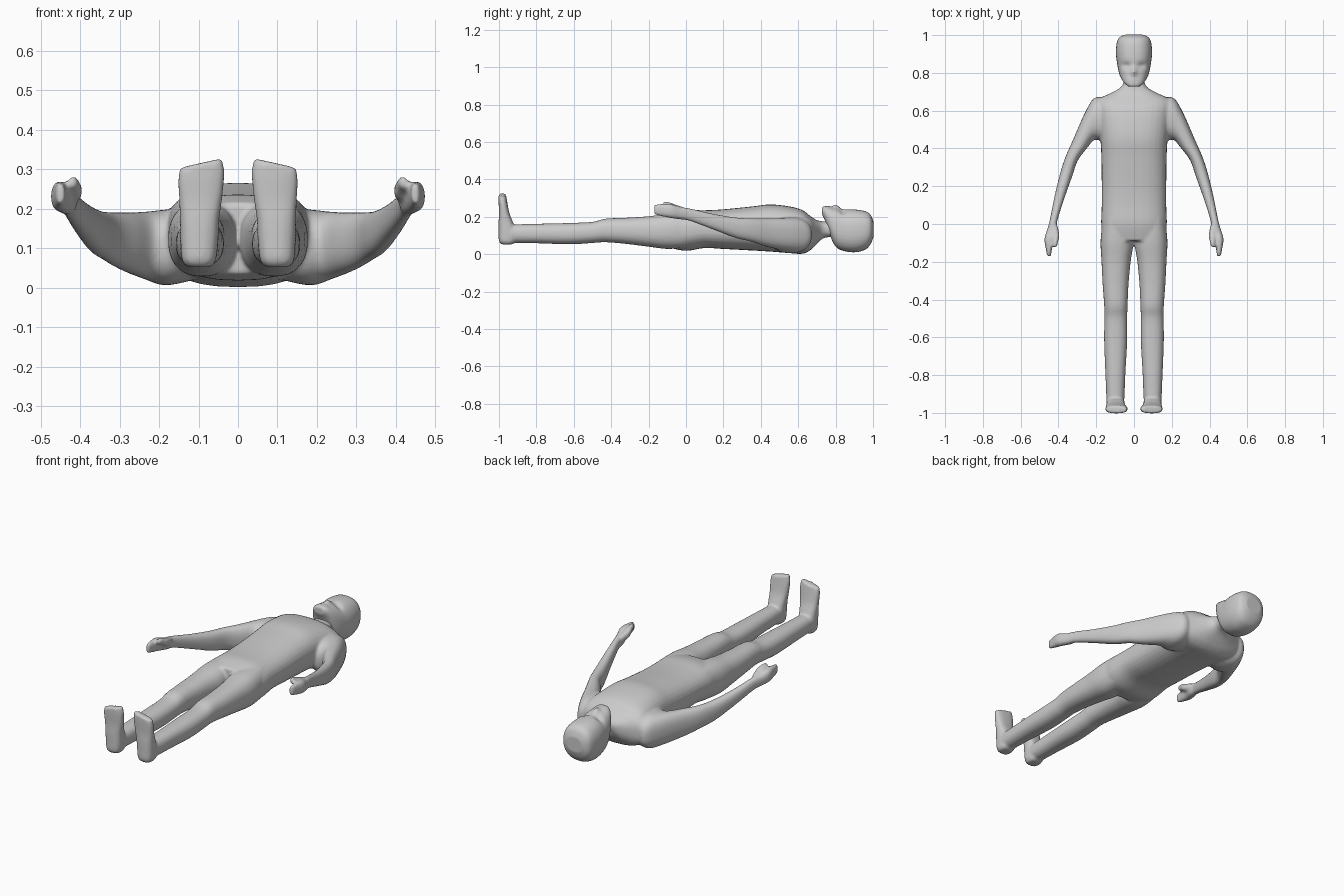
import bpy, bmesh, math
from mathutils import Vector

if "Cube" in bpy.data.objects:
    bpy.data.objects.remove(bpy.data.objects["Cube"])

SEG = 32


def across(a, b, z0, z1):
    """Upright ring between two plan points, spanning z0..z1."""
    c = Vector(((a[0] + b[0]) / 2, (a[1] + b[1]) / 2, (z0 + z1) / 2))
    u = Vector(((b[0] - a[0]) / 2, (b[1] - a[1]) / 2, 0))
    return c, u, Vector((0, 0, (z1 - z0) / 2))


def level(x0, x1, y0, y1, z, tilt=0):
    """Roughly horizontal ring at height z."""
    c = Vector(((x0 + x1) / 2, (y0 + y1) / 2, z))
    return c, Vector(((x1 - x0) / 2, 0, -tilt)), Vector((0, (y1 - y0) / 2, 0))


def catmull(p0, p1, p2, p3, t):
    return 0.5 * (2 * p1 + (p2 - p0) * t + (2 * p0 - 5 * p1 + 4 * p2 - p3) * t * t
                  + (3 * p1 - p0 - 3 * p2 + p3) * t ** 3)


def loft(bm, rings, mirror=False, power=0.85, steps=5):
    """Smooth capped skin through a list of rings, optionally mirrored in x."""
    n = len(rings)
    fine = []
    for i in range(n - 1):
        near = [rings[max(0, min(n - 1, i + k))] for k in (-1, 0, 1, 2)]
        for s in range(steps):
            fine.append([catmull(*[r[j] for r in near], s / steps) for j in range(3)])
    fine.append(rings[-1])
    for side in ((1, -1) if mirror else (1,)):
        loops = []
        for c, u, v in fine:
            loop = []
            for k in range(SEG):
                a = math.tau * k / SEG
                ca = math.copysign(abs(math.cos(a)) ** power, math.cos(a))
                sa = math.copysign(abs(math.sin(a)) ** power, math.sin(a))
                p = c + u * ca + v * sa
                loop.append(bm.verts.new((p.x * side, p.y, p.z)))
            loops.append(loop)
        for l0, l1 in zip(loops, loops[1:]):
            for k in range(SEG):
                m = (k + 1) % SEG
                bm.faces.new((l0[k], l0[m], l1[m], l1[k]))
        bm.faces.new(loops[0])
        bm.faces.new(loops[-1])


def finish(bm, name, voxel, smooth):
    """Fuse the overlapping skins into one smooth surface."""
    bmesh.ops.recalc_face_normals(bm, faces=bm.faces[:])
    me = bpy.data.meshes.new(name)
    bm.to_mesh(me)
    bm.free()
    ob = bpy.data.objects.new(name, me)
    bpy.context.collection.objects.link(ob)
    bpy.context.view_layer.objects.active = ob
    ob.select_set(True)
    r = ob.modifiers.new("fuse", 'REMESH')
    r.mode = 'VOXEL'
    r.voxel_size = voxel
    r.use_smooth_shade = True
    s = ob.modifiers.new("blend", 'SMOOTH')
    s.factor = 0.5
    s.iterations = smooth
    for m in ("fuse", "blend"):
        bpy.ops.object.modifier_apply(modifier=m)
    ob.select_set(False)
    return ob


body = bmesh.new()

# torso and neck: y, half width, back z, front z
torso = [(-.09, .165, .035, .215), (0, .174, .018, .235), (.1, .171, .033, .235),
         (.2, .171, .028, .24), (.35, .173, .02, .255), (.45, .178, .014, .266),
         (.55, .19, .006, .256), (.62, .2, .002, .237), (.66, .19, .018, .208),
         (.69, .13, .045, .187), (.72, .075, .075, .177), (.75, .056, .09, .175),
         (.81, .056, .09, .18)]
loft(body, [across((-w, y), (w, y), a, b) for y, w, a, b in torso], power=0.8)

# legs: y, inner x, outer x, back z, front z
legs = [(.03, .03, .165, .04, .22), (-.09, .004, .177, .028, .217), (-.2, .018, .172, .04, .203),
        (-.32, .029, .166, .055, .195), (-.43, .034, .158, .064, .19), (-.5, .036, .157, .06, .173),
        (-.62, .036, .158, .053, .167), (-.78, .045, .152, .058, .163),
        (-.9, .05, .147, .06, .16), (-.96, .053, .145, .062, .158)]
loft(body, [across((i, y), (o, y), a, b) for y, i, o, a, b in legs], True)

# feet, stacked heel to toe
feet = [(.07, .128, -.985, -.93, .052, 0), (.056, .142, -1, -.91, .07, 0),
        (.05, .146, -1.002, -.91, .12, 0), (.048, .147, -1.002, -.925, .17, 0),
        (.041, .149, -1, -.944, .22, 0), (.034, .152, -1.002, -.956, .28, .008),
        (.04, .147, -1.002, -.962, .316, .012)]
loft(body, [level(*f) for f in feet], True, power=0.75)

# arms running into mitten-like hands
arms = [((.10, .46), (.12, .65), .02, .20), ((.165, .44), (.2, .672), .006, .198),
        ((.21, .445), (.252, .605), .02, .193), ((.25, .4), (.322, .448), .043, .191),
        ((.298, .335), (.362, .357), .068, .192), ((.328, .25), (.39, .272), .088, .197),
        ((.367, .14), (.42, .15), .132, .216), ((.405, .02), (.446, .02), .178, .245),
        ((.41, -.03), (.46, -.03), .186, .252), ((.424, -.08), (.474, -.08), .193, .268),
        ((.434, -.13), (.467, -.13), .203, .269), ((.44, -.17), (.46, -.17), .212, .264)]
loft(body, [across(*a) for a in arms], True)

# thumbs
thumbs = [((.405, -.01), (.435, -.01), .21, .25), ((.395, -.06), (.432, -.06), .222, .267),
          ((.402, -.095), (.43, -.095), .242, .28), ((.408, -.122), (.43, -.122), .254, .28)]
loft(body, [across(*t) for t in thumbs], True)
finish(body, "body", 0.007, 6)

# head: y, half width, back z, front z
head = bmesh.new()
skull = [(.727, .03, .212, .254), (.745, .05, .175, .257), (.77, .068, .10, .252),
         (.8, .08, .04, .247), (.84, .088, .018, .241), (.89, .095, .01, .24),
         (.93, .095, .014, .236), (.965, .09, .028, .228), (.988, .078, .055, .21),
         (1.002, .05, .09, .175)]
loft(head, [across((-w, y), (w, y), a, b) for y, w, a, b in skull], power=0.84)


def bump(x, y, cx, cy, rx, ry):
    return math.exp(-((x - cx) / rx) ** 2 - ((y - cy) / ry) ** 2)


# nose, mouth and eye sockets, pressed into the face
bmesh.ops.subdivide_edges(head, edges=[e for e in head.edges if e.verts[0].co.z > .15
                                       and e.verts[1].co.z > .15], cuts=1, use_grid_fill=True)
for v in head.verts:
    if v.co.z > .15:
        x, y = abs(v.co.x), v.co.y
        v.co.z += (.02 * bump(x, y, 0, .803, .014, .022) - .014 * bump(x, y, .04, .838, .026, .017)
                   + .004 * bump(x, y, 0, .765, .03, .009))
finish(head, "head", 0.006, 4)
